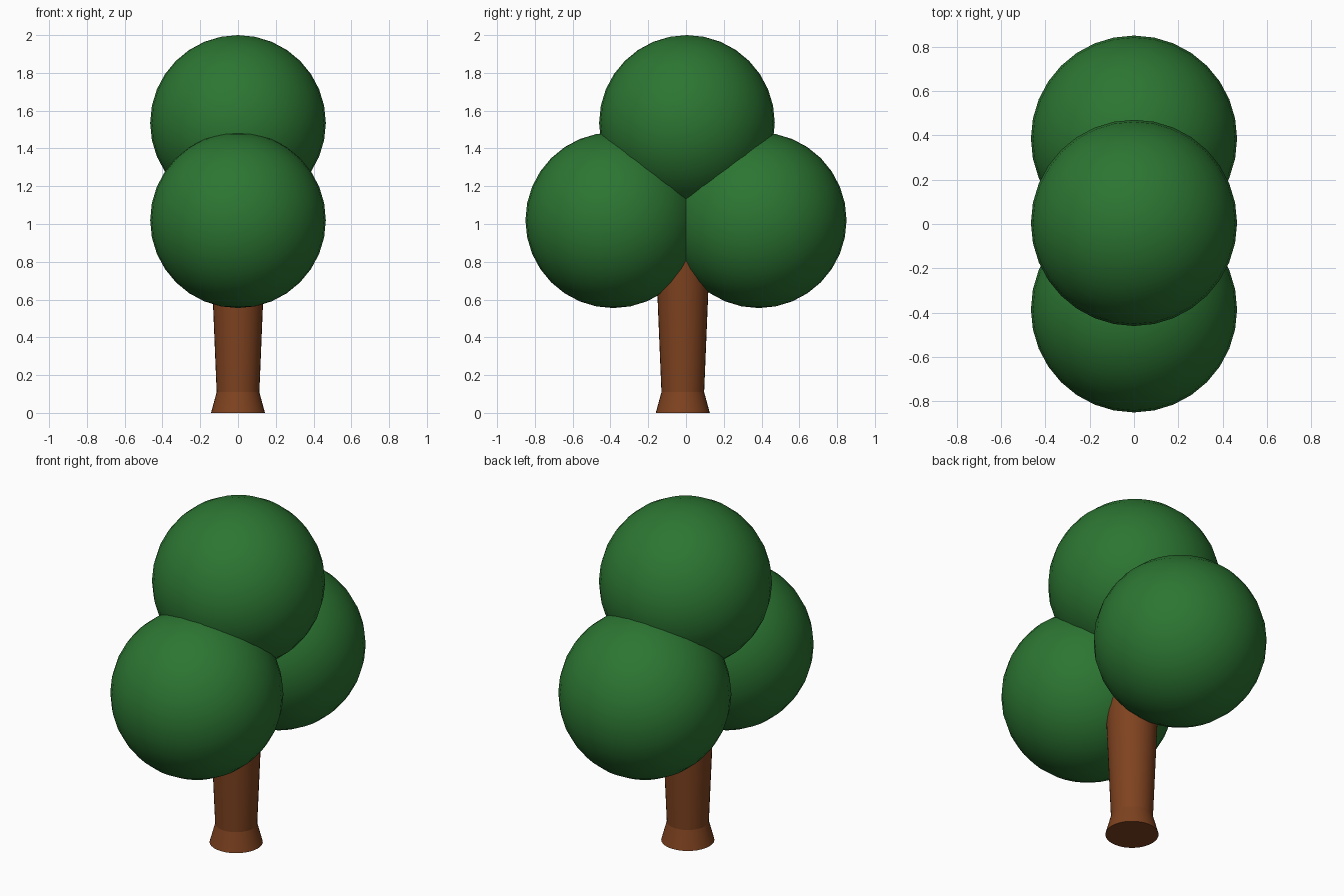
import bpy, bmesh, math

if "Cube" in bpy.data.objects:
    bpy.data.objects.remove(bpy.data.objects["Cube"])


def material(name, color):
    m = bpy.data.materials.new(name)
    m.diffuse_color = color
    m.use_nodes = True
    m.node_tree.nodes["Principled BSDF"].inputs["Base Color"].default_value = m.diffuse_color
    return m


leaf = material("leaf_green", (0.025, 0.18, 0.032, 1))
bark = material("bark_brown", (0.21, 0.055, 0.014, 1))


def finish(obj, mat):
    obj.data.materials.append(mat)
    bpy.ops.object.select_all(action='DESELECT')
    obj.select_set(True)
    bpy.context.view_layer.objects.active = obj
    bpy.ops.object.shade_smooth_by_angle(angle=math.radians(14))


# Leaf balls: one on top, one to each side
R = 0.465
for name, y, z in (("top_foliage", 0.005, 1.535),
                   ("front_foliage", -0.385, 1.02),
                   ("back_foliage", 0.385, 1.02)):
    bpy.ops.mesh.primitive_uv_sphere_add(segments=32, ring_count=16, radius=R,
                                         location=(0, y, z))
    ball = bpy.context.object
    ball.name = name
    finish(ball, leaf)

# Trunk: flared foot, widening slowly up into the leaves
SIDES = 32
profile = [(0.143, 0.0), (0.113, 0.11), (0.15, 1.0)]
bm = bmesh.new()
rings = [[bm.verts.new((r * math.cos(2 * math.pi * i / SIDES),
                        r * math.sin(2 * math.pi * i / SIDES), z))
          for i in range(SIDES)] for r, z in profile]
for low, high in zip(rings, rings[1:]):
    for i in range(SIDES):
        j = (i + 1) % SIDES
        bm.faces.new((low[i], low[j], high[j], high[i]))
bm.faces.new(rings[0][::-1])
bm.faces.new(rings[-1])
mesh = bpy.data.meshes.new("trunk")
bm.to_mesh(mesh)
bm.free()
trunk = bpy.data.objects.new("trunk", mesh)
trunk.location = (0, -0.017, 0)
bpy.context.collection.objects.link(trunk)
finish(trunk, bark)
